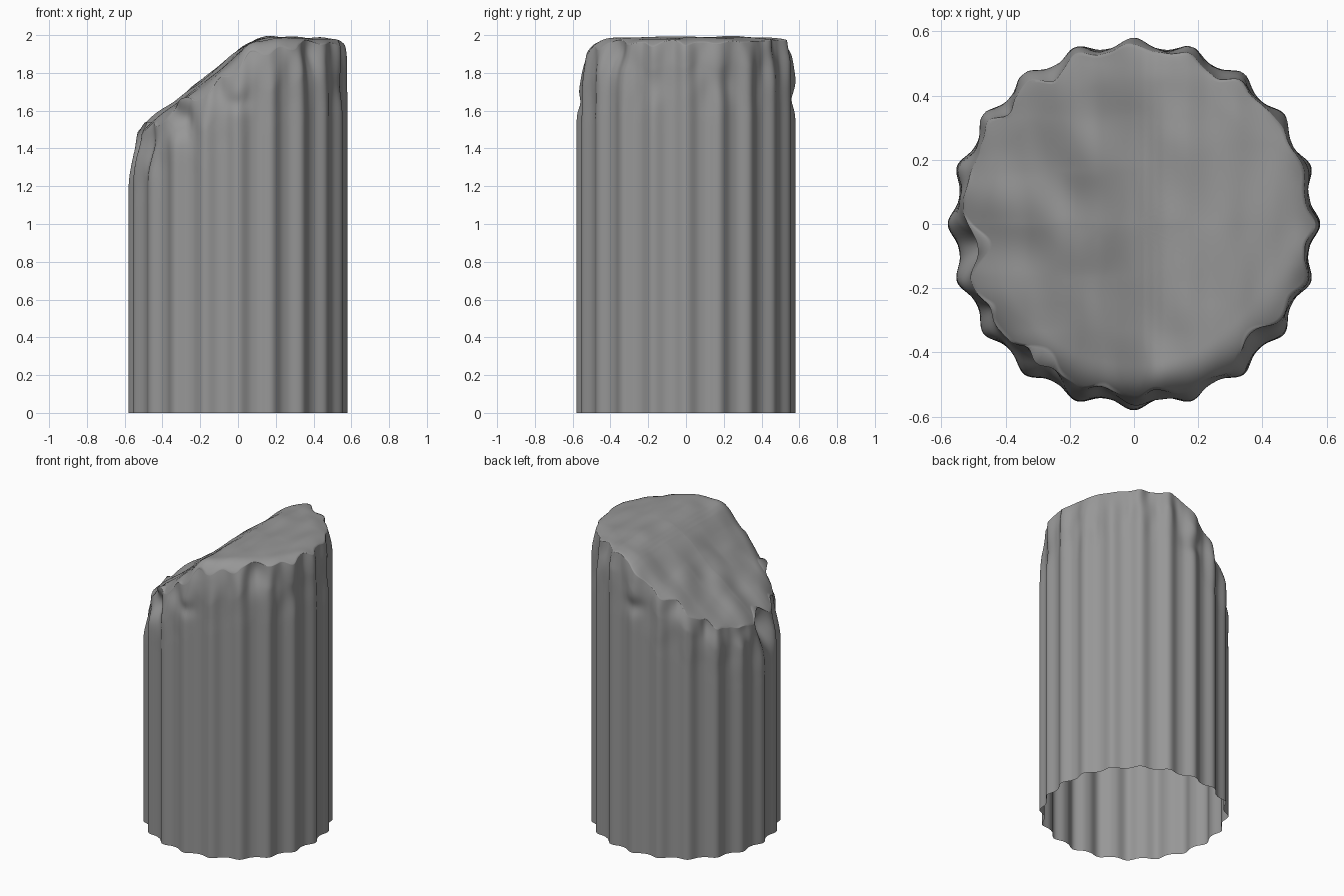
import bpy, bmesh
from math import sin, cos, pi, radians, exp, hypot
from mathutils import Vector, noise

if "Cube" in bpy.data.objects:
    bpy.data.objects.remove(bpy.data.objects["Cube"])

FLUTES, COLS, ROWS, RINGS = 20, 320, 80, 50

# Height of the broken face along x
BREAK = [(-0.62, 1.41), (-0.53, 1.49), (-0.42, 1.58), (-0.2, 1.745),
         (0.06, 1.97), (0.14, 1.988), (0.62, 1.985)]

# Chips in the wall: angle, z, angular width, height, depth
CHIPS = [(187, 1.45, 11, 0.14, 0.085), (213, 1.43, 7, 0.12, 0.04),
         (236, 1.56, 8, 0.10, 0.07), (258, 1.72, 6, 0.10, 0.03),
         (270, 1.64, 6, 0.05, 0.018), (318, 1.92, 9, 0.12, 0.05),
         (342, 1.74, 6, 0.12, 0.015), (20, 1.75, 7, 0.1, 0.015),
         (57, 1.92, 6, 0.10, 0.025), (90, 1.66, 8, 0.06, 0.02),
         (120, 1.72, 6, 0.09, 0.025), (140, 1.56, 7, 0.09, 0.025),
         (163, 1.47, 6, 0.08, 0.02)]


def break_line(x):
    for (x0, z0), (x1, z1) in zip(BREAK, BREAK[1:]):
        if x <= x1:
            return z0 + (z1 - z0) * (x - x0) / (x1 - x0)
    return BREAK[-1][1]


def top_height(x, y):
    z = sum(break_line(x + d) for d in (-0.03, 0, 0.03)) / 3
    slope = min(1, max(0, (0.25 - x) / 0.3))
    z -= 0.07 * max(0, -y) * slope
    z += 0.022 * slope * noise.noise(Vector((x * 6, y * 6, 1)))
    z += 0.012 * noise.noise(Vector((x * 9, y * 4, 7)))
    # Worn shoulder, deepest at the front
    front = max(0, -y / 0.58) ** 2
    edge = max(0, (hypot(x, y) - 0.44) / 0.12)
    sag = 0.025 + 0.09 * front + 0.02 * noise.noise(Vector((x * 8, y * 8, 4)))
    return min(z - sag * edge ** 2.2, 2.0)


def wall_radius(a, z, t):
    """Radius at angle a and height z, with t the distance below the rim."""
    d = Vector((cos(a), sin(a), 0))
    front = max(0, -sin(a)) ** 2
    h = 0.12 + 0.08 * front + 0.05 * noise.noise(d * 4)
    k = max(0, 1 - t / h)
    ridge = (0.5 + 0.5 * cos(FLUTES * a)) ** 1.4
    r = 0.551 + 0.029 * ridge * (1 - 0.35 * k)
    depth = 0.008 + 0.015 * front + 0.015 * noise.noise(d * 7 + Vector((0, 0, 3)))
    r -= max(0.003, depth) * k ** 2
    for ca, cz, wa, wz, dep in CHIPS:
        da = (a - radians(ca) + pi) % (2 * pi) - pi
        q = (da / radians(wa)) ** 2 + ((z - cz) / wz) ** 2
        r -= dep * exp(-q * 1.3) if q < 5 else 0
    wear = min(1, max(0, 1 - t / 0.4))
    r += 0.013 * wear * (noise.noise(Vector((d.x * 7, d.y * 7, z * 6))) - 0.15)
    return min(r, 0.58)


bm = bmesh.new()
columns = []
for i in range(COLS):
    a = 2 * pi * i / COLS
    c, s = cos(a), sin(a)
    # Rim of this column
    rim = wall_radius(a, top_height(0.54 * c, 0.54 * s), 0)
    ztop = top_height(rim * c, rim * s)
    col = []
    # Fluted wall, with rows packed towards the worn end
    for j in range(ROWS + 1):
        z = ztop * (1 - (1 - j / ROWS) ** 1.6)
        r = rim if j == ROWS else wall_radius(a, z, ztop - z)
        col.append(bm.verts.new((r * c, r * s, z)))
    # Broken face running in to the middle
    for j in range(1, RINGS):
        r = rim * (1 - j / RINGS)
        col.append(bm.verts.new((r * c, r * s, top_height(r * c, r * s))))
    columns.append(col)

centre = bm.verts.new((0, 0, top_height(0, 0)))
for i in range(COLS):
    p, q = columns[i], columns[(i + 1) % COLS]
    for j in range(len(p) - 1):
        bm.faces.new((p[j], q[j], q[j + 1], p[j + 1]))
    bm.faces.new((p[-1], q[-1], centre))

for f in bm.faces:
    f.smooth = True
mesh = bpy.data.meshes.new("broken_fluted_column")
bm.to_mesh(mesh)
bm.free()
column = bpy.data.objects.new("broken_fluted_column", mesh)
bpy.context.collection.objects.link(column)

# Dark grey stone
stone = bpy.data.materials.new("dark_stone")
stone.diffuse_color = (0.31, 0.31, 0.31, 1)
stone.use_nodes = True
stone.node_tree.nodes["Principled BSDF"].inputs["Base Color"].default_value = stone.diffuse_color
mesh.materials.append(stone)
